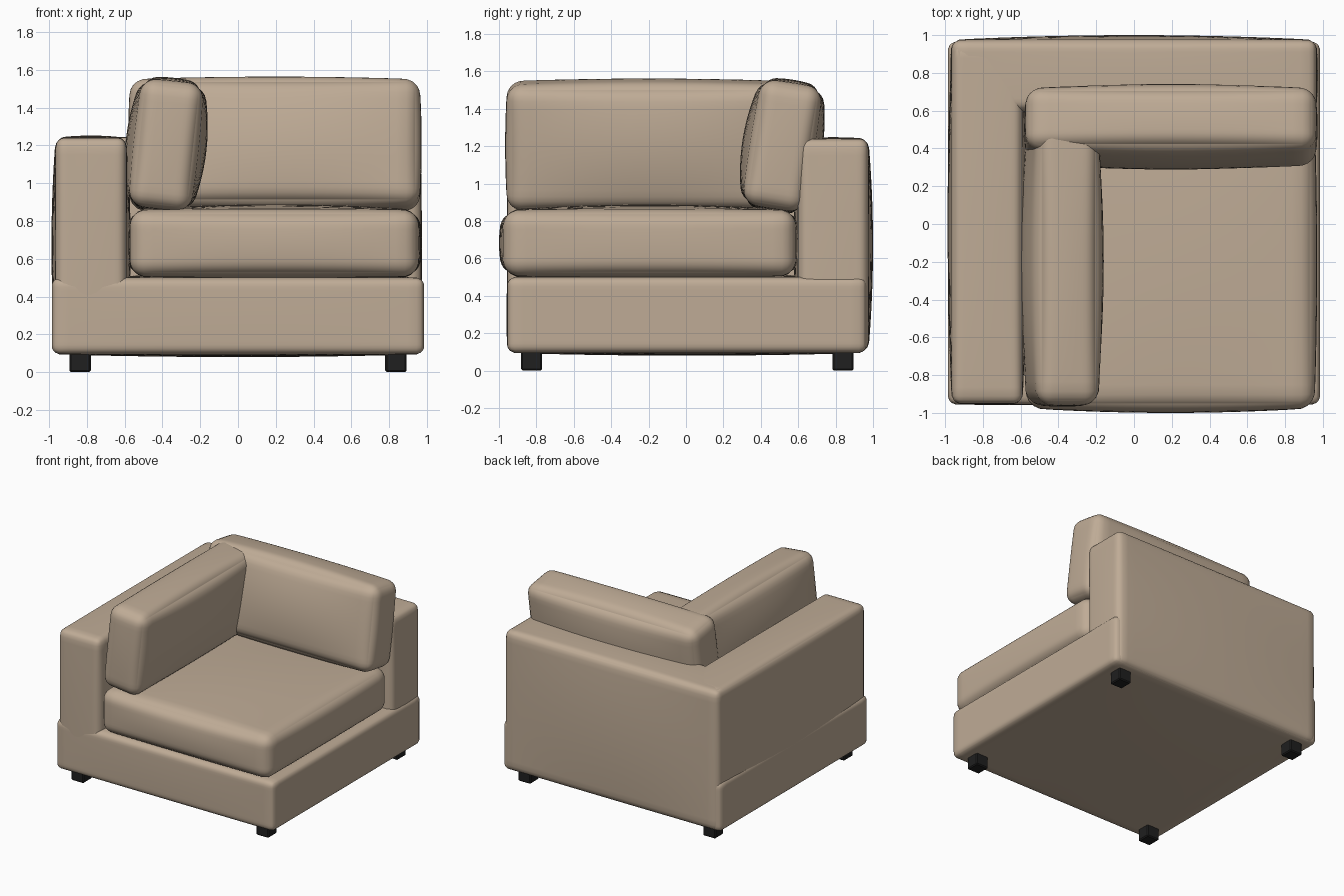
import bpy, bmesh, math
from mathutils import Vector

if "Cube" in bpy.data.objects:
    bpy.data.objects.remove(bpy.data.objects["Cube"])


def material(name, rgb):
    m = bpy.data.materials.new(name)
    m.diffuse_color = (*rgb, 1)
    m.use_nodes = True
    m.node_tree.nodes["Principled BSDF"].inputs["Base Color"].default_value = m.diffuse_color
    return m


fabric = material("beige fabric", (0.52, 0.41, 0.305))
black = material("black plastic", (0.014, 0.014, 0.014))


def finish(name, bm, mat, loc, rot, smooth):
    me = bpy.data.meshes.new(name)
    bm.to_mesh(me)
    bm.free()
    me.materials.append(mat)
    for p in me.polygons:
        p.use_smooth = smooth
    ob = bpy.data.objects.new(name, me)
    ob.location = loc
    ob.rotation_euler = rot
    bpy.context.collection.objects.link(ob)
    return ob


# Upholstered block: rounded box whose faces swell outwards in the middle
def padded(name, lo, hi, r, bulge, rot=(0, 0, 0)):
    lo, hi = Vector(lo), Vector(hi)
    half = (hi - lo) / 2
    bm = bmesh.new()
    bmesh.ops.create_cube(bm, size=2)
    bmesh.ops.subdivide_edges(bm, edges=bm.edges[:], cuts=21, use_grid_fill=True)
    for v in bm.verts:
        u = [math.sin(c * math.pi / 2) for c in v.co]      # denser near edges
        p = Vector([u[i] * half[i] for i in range(3)])
        core = Vector([max(-half[i] + r, min(half[i] - r, p[i])) for i in range(3)])
        q = core + (p - core).normalized() * r
        for i in range(3):
            a, b = u[(i + 1) % 3], u[(i + 2) % 3]
            q[i] += u[i] * bulge[i] * (1 - a * a) * (1 - b * b)
        v.co = q
    return finish(name, bm, fabric, (lo + hi) / 2, rot, True)


# Frame: plinth, arm on the left, backrest at the rear
padded("base", (-0.985, -0.955, 0.095), (0.985, 0.965, 0.50), 0.045, (0.0, 0.005, 0.015))
padded("left_arm", (-0.965, -0.95, 0.10), (-0.59, 0.965, 1.24), 0.05, (0.022, 0.008, 0.012))
padded("backrest", (-0.965, 0.60, 0.10), (0.965, 0.975, 1.24), 0.05, (0.008, 0.025, 0.008))

# Loose cushions
padded("seat_cushion", (-0.57, -0.975, 0.505), (0.955, 0.585, 0.86), 0.085, (0.015, 0.025, 0.028))
padded("back_cushion", (-0.57, 0.35, 0.865), (0.96, 0.68, 1.54), 0.08, (0.012, 0.05, 0.02),
       (math.radians(-9), 0, 0))
padded("side_cushion", (-0.545, -0.955, 0.865), (-0.215, 0.56, 1.54), 0.08, (0.05, 0.012, 0.02),
       (0, math.radians(6), 0))

# Feet: small chamfered blocks
for xn, x in (("left", -0.835), ("right", 0.835)):
    for yn, y in (("front", -0.825), ("back", 0.84)):
        bm = bmesh.new()
        bmesh.ops.create_cube(bm, size=1)
        for v in bm.verts:
            v.co = Vector((v.co.x * 0.112, v.co.y * 0.112, v.co.z * 0.12))
        bmesh.ops.bevel(bm, geom=bm.edges[:], offset=0.008, segments=1, affect='EDGES')
        finish(f"{yn}_{xn}_foot", bm, black, (x, y, 0.06), (0, 0, 0), False)
